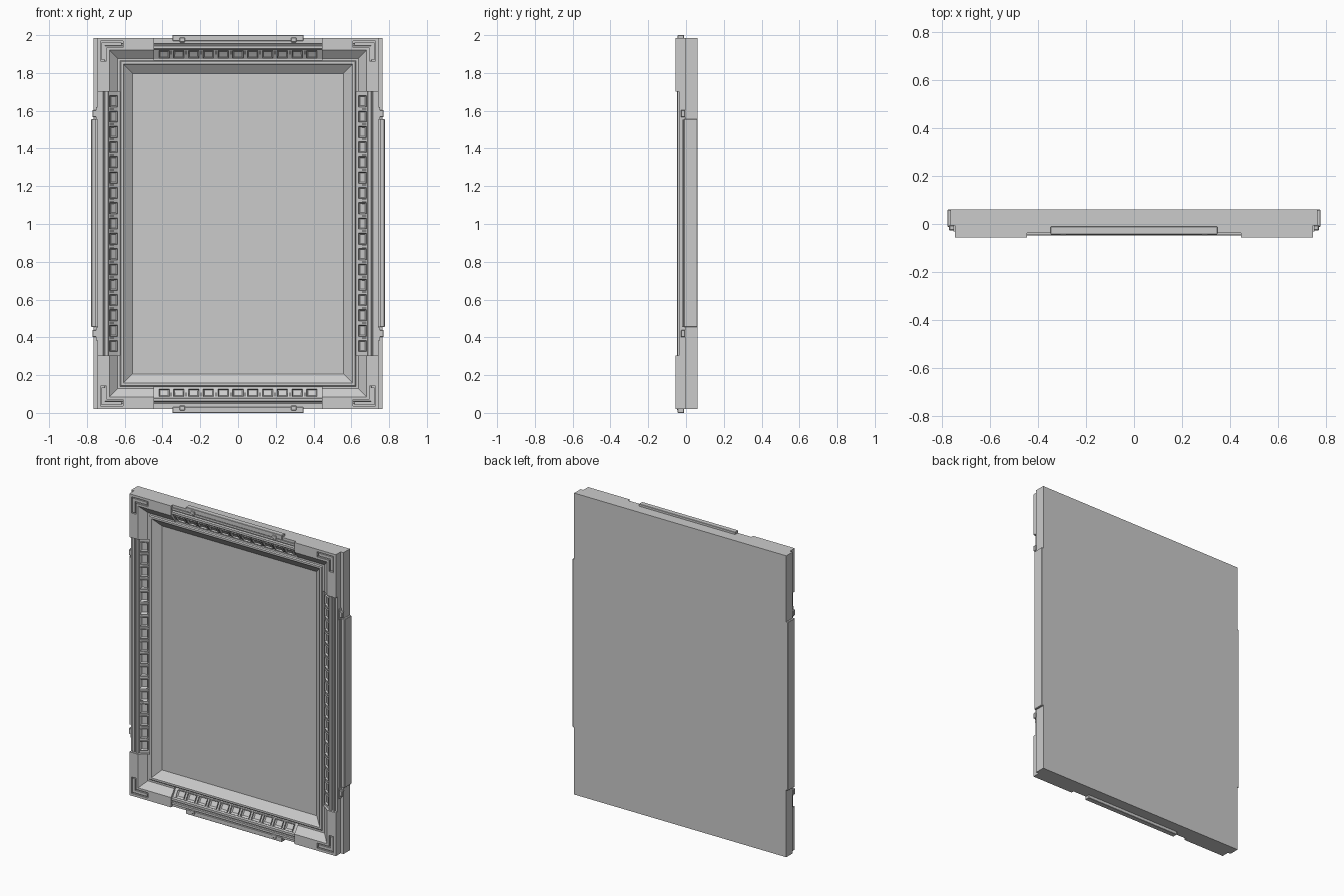
import bpy, bmesh

if "Cube" in bpy.data.objects:
    bpy.data.objects.remove(bpy.data.objects["Cube"])

HX, HZ, ZC = 0.745, 0.9825, 1.0025   # outer half sizes of the moulding, centre height


def finish(name, bm):
    bmesh.ops.recalc_face_normals(bm, faces=bm.faces[:])
    me = bpy.data.meshes.new(name)
    bm.to_mesh(me)
    bm.free()
    ob = bpy.data.objects.new(name, me)
    bpy.context.collection.objects.link(ob)
    return ob


def add_box(bm, x0, x1, y0, y1, z0, z1):
    """Box between limits; returns its front face."""
    vs = bmesh.ops.create_cube(bm, size=1)['verts']
    for v in vs:
        v.co = (x1 if v.co.x > 0 else x0, y1 if v.co.y > 0 else y0, z1 if v.co.z > 0 else z0)
    return next(f for v in vs for f in v.link_faces
                if all(abs(w.co.y - y0) < 1e-6 for w in f.verts))


def box(name, *lim, bevel=0):
    bm = bmesh.new()
    add_box(bm, *lim)
    if bevel:
        bmesh.ops.bevel(bm, geom=bm.edges[:], offset=bevel, segments=1, affect='EDGES')
    return finish(name, bm)


def bridge(bm, rows, closed):
    n = len(rows[0])
    for i in range(len(rows) - (0 if closed else 1)):
        a, b = rows[i], rows[(i + 1) % len(rows)]
        for j in range(n):
            k = (j + 1) % n
            bm.faces.new((a[j], a[k], b[k], b[j]))
    if not closed:
        bm.faces.new(rows[0])
        bm.faces.new(rows[-1])


def ring(name, prof):
    """Mitred rectangular moulding; profile is (inset, y)."""
    bm = bmesh.new()
    rows = [[bm.verts.new((sx * (HX - d), y, ZC + sz * (HZ - d))) for d, y in prof]
            for sx, sz in ((1, 1), (-1, 1), (-1, -1), (1, -1))]
    bridge(bm, rows, True)
    return finish(name, bm)


def corners(name, prof, xe, ze):
    """Four mitred L pieces whose arms end at half sizes xe and ze."""
    bm = bmesh.new()
    for sx in (1, -1):
        for sz in (1, -1):
            def row(fx, fz):
                return [bm.verts.new((sx * (xe if fx else HX - d), y,
                                      ZC + sz * (ze if fz else HZ - d))) for d, y in prof]
            bridge(bm, [row(0, 1), row(0, 0), row(1, 0)], False)
    return finish(name, bm)


# backing: recessed panel, surround and side strips
box("backing_panel", -0.765, 0.765, 0.014, 0.06, 0.02, 1.985)
ring("panel_surround", [(0, -0.003), (0.15, -0.003), (0.15, 0.016), (0, 0.016)])
box("left_strip", -0.765, -0.744, -0.006, 0.016, 0.02, 1.985)
box("right_strip", 0.744, 0.765, -0.006, 0.016, 0.02, 1.985)

# stepped outer rails, then a cove sloping inward
ring("outer_moulding", [(0, 0), (0, -0.038), (0.016, -0.038), (0.016, -0.045), (0.03, -0.045),
                        (0.032, -0.036), (0.038, -0.036), (0.042, -0.047), (0.056, -0.047),
                        (0.06, -0.036), (0.112, -0.004), (0.112, 0)])
# inner lip sloping down to the panel
ring("inner_lip", [(0.12, 0), (0.12, -0.02), (0.126, -0.026), (0.138, -0.026),
                   (0.143, -0.02), (0.187, 0.014), (0.187, 0.02), (0.12, 0.02)])

# corner blocks with sunk brackets
blocks = corners("corner_blocks", [(0, 0), (0, -0.056), (0.064, -0.056), (0.108, -0.02),
                                   (0.121, -0.02), (0.121, 0)], 0.445, 0.70)
cutter = corners("bracket_cutter", [(0.016, -0.04), (0.016, -0.07), (0.05, -0.07), (0.05, -0.04)],
                 0.61, 0.86)
cutter.hide_render = True
cutter.hide_set(True)
mod = blocks.modifiers.new("bracket_recess", 'BOOLEAN')
mod.operation, mod.object, mod.solver = 'DIFFERENCE', cutter, 'EXACT'
corners("corner_brackets", [(0.023, -0.035), (0.023, -0.054), (0.041, -0.054), (0.041, -0.035)],
        0.617, 0.867)

# hollow dentils on the sloping cove, with thin bars between them
bm = bmesh.new()
cells, bars = [], []
D0, D1 = 0.066, 0.106
for s in (1, -1):
    xa, xb = sorted((s * (HX - D0), s * (HX - D1)))
    za, zb = sorted((ZC + s * (HZ - D0), ZC + s * (HZ - D1)))
    for i in range(17):
        z = ZC + (i - 8) * 0.081
        cells.append((xa, xb, z - 0.03, z + 0.03))
        if i < 16:
            bars.append((xa, xb, z + 0.036, z + 0.045))
    for i in range(11):
        x = (i - 5) * 0.0783
        cells.append((x - 0.028, x + 0.028, za, zb))
        if i < 10:
            bars.append((x + 0.035, x + 0.043, za, zb))
fronts = [add_box(bm, a, b, -0.045, -0.025, c, d) for a, b, c, d in cells]
bmesh.ops.inset_individual(bm, faces=fronts, thickness=0.009)
for f in fronts:
    for v in f.verts:
        v.co.y += 0.012
for a, b, c, d in bars:
    add_box(bm, a, b, -0.041, -0.025, c, d)
for v in bm.verts:      # tilt everything to follow the cove
    d = min(HX - abs(v.co.x), HZ - abs(v.co.z - ZC))
    v.co.y += (d - D0) * 0.65
finish("dentils", bm)

# side, top and bottom rails with their clips
for s, side in ((1, "right"), (-1, "left")):
    def sbox(name, x0, x1, *rest, bevel=0):
        a, b = sorted((s * x0, s * x1))
        box(f"{side}_{name}", a, b, *rest, bevel=bevel)
    sbox("side_rail", 0.73, 0.777, -0.012, 0.06, 0.455, 1.555, bevel=0.003)
    sbox("side_rail_step", 0.735, 0.755, -0.02, 0.05, 0.455, 1.555)
    for t, nm in ((1, "upper"), (-1, "lower")):
        z0, z1 = sorted((ZC + t * 0.563, ZC + t * 0.602))
        sbox(nm + "_clip", 0.735, 0.771, -0.027, -0.004, z0, z1, bevel=0.004)
        z0, z1 = sorted((ZC + t * 0.55, ZC + t * 0.618))
        sbox(nm + "_clip_pin", 0.738, 0.752, -0.031, 0.0, z0, z1)

for s, end in ((1, "top"), (-1, "bottom")):
    def zbox(name, x0, x1, y0, y1, h0, h1, bevel=0):
        a, b = sorted((1 + s * h0, 1 + s * h1))
        box(f"{end}_{name}", x0, x1, y0, y1, a, b, bevel=bevel)
    zbox("rail", -0.347, 0.347, -0.044, -0.01, 0.97, 1.0, bevel=0.002)
    for t, nm in ((1, "right"), (-1, "left")):
        zbox(f"{nm}_clip", t * 0.295 - 0.014, t * 0.295 + 0.014, -0.048, -0.02, 0.962, 0.987, bevel=0.003)
